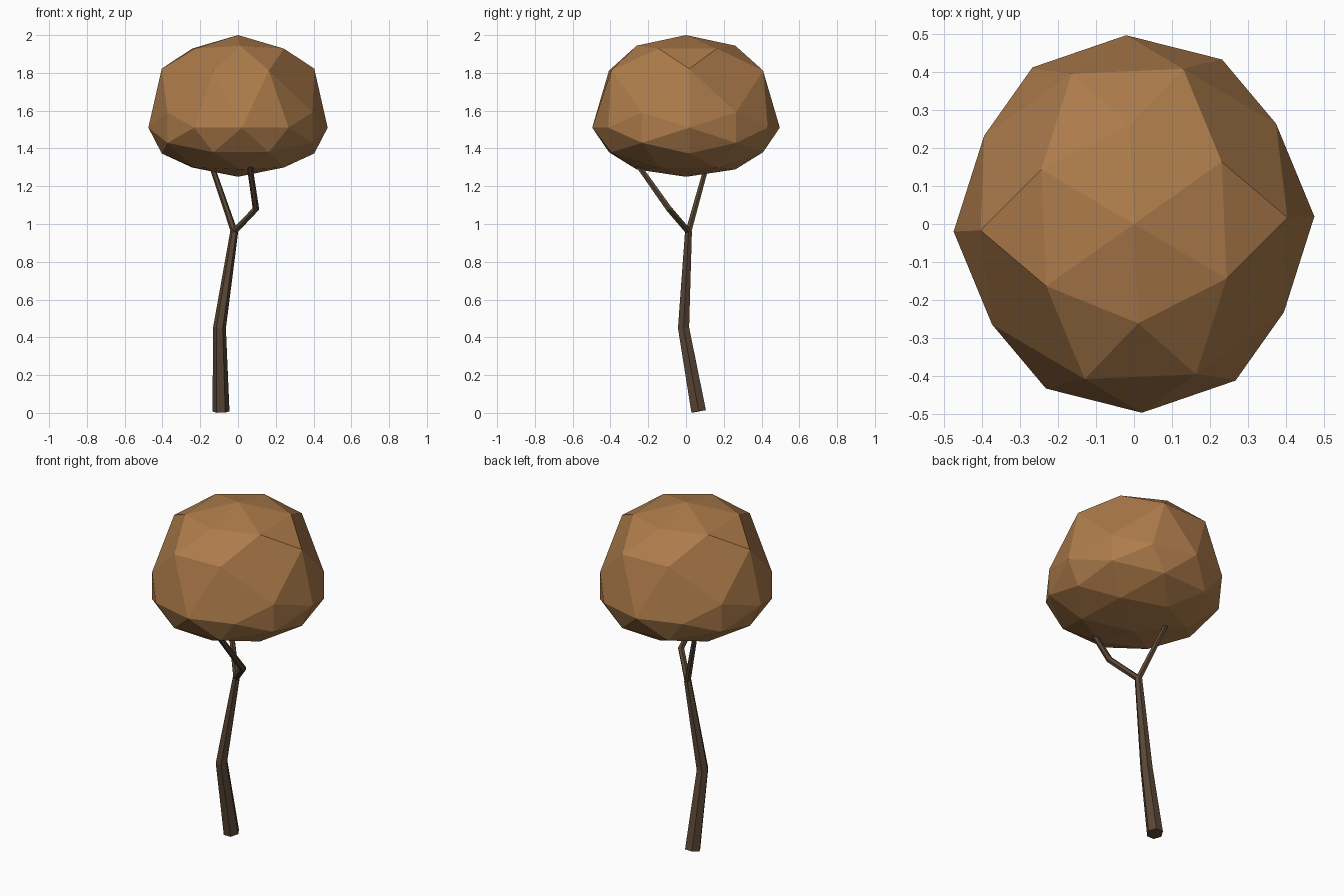
import bpy, bmesh
from math import radians, cos, sin, pi, atan, sqrt
from mathutils import Matrix, Vector

if "Cube" in bpy.data.objects:
    bpy.data.objects.remove(bpy.data.objects["Cube"])


def material(name, rgb):
    m = bpy.data.materials.new(name)
    m.diffuse_color = (*rgb, 1)
    m.use_nodes = True
    m.node_tree.nodes["Principled BSDF"].inputs["Base Color"].default_value = m.diffuse_color
    return m


def finish(bm, name, mat):
    bmesh.ops.recalc_face_normals(bm, faces=bm.faces[:])
    me = bpy.data.meshes.new(name)
    bm.to_mesh(me)
    bm.free()
    me.materials.append(mat)
    ob = bpy.data.objects.new(name, me)
    bpy.context.collection.objects.link(ob)
    return ob


def limb(name, path, mat, sides=6):
    """Tapered faceted tube through (x, y, z, radius) points."""
    bm = bmesh.new()
    pts = [Vector(p[:3]) for p in path]
    rings = []
    for i, p in enumerate(pts):
        a = (p - pts[i - 1]).normalized() if i else Vector()
        b = (pts[i + 1] - p).normalized() if i < len(pts) - 1 else Vector()
        t = (a + b).normalized()
        u = (Vector((1, 0, 0)) - t * t.x).normalized()
        v = t.cross(u)
        r = path[i][3]
        rings.append([bm.verts.new(p + r * (u * cos(2 * pi * k / sides) + v * sin(2 * pi * k / sides)))
                      for k in range(sides)])
    for lo, hi in zip(rings, rings[1:]):
        for k in range(sides):
            n = (k + 1) % sides
            bm.faces.new((lo[k], lo[n], hi[n], hi[k]))
    bm.faces.new(rings[0])
    bm.faces.new(rings[-1])
    return finish(bm, name, mat)


bark = material("bark", (0.10, 0.062, 0.036))
leaves = material("leaves", (0.42, 0.20, 0.07))

# Crown: icosphere turned edge-up, dome stretched upwards, underside flattened
bm = bmesh.new()
bmesh.ops.create_icosphere(bm, subdivisions=2, radius=1)
tilt = atan(2 / (1 + sqrt(5)))
bm.transform(Matrix.Rotation(pi / 2, 4, 'Z') @ Matrix.Rotation(-tilt, 4, 'Y'))
for v in bm.verts:
    z = v.co.z
    v.co = (v.co.x * 0.475, v.co.y * 0.497,
            1.625 + 0.375 * z if z > 0.4 else 1.51 + 0.26 * z)
bm.transform(Matrix.Rotation(radians(2.4), 4, 'Z'))
finish(bm, "crown", leaves)

# Trunk and its two branches
fork = (-0.02, 0.013, 0.96)
limb("trunk", [(-0.09, 0.067, 0.008, 0.045), (-0.098, -0.013, 0.45, 0.034), (*fork, 0.021)], bark)
limb("kinked_branch", [(*fork, 0.018), (0.095, -0.09, 1.08, 0.018), (0.06, -0.26, 1.32, 0.015)], bark)
limb("straight_branch", [(*fork, 0.018), (-0.14, 0.11, 1.31, 0.014)], bark)
